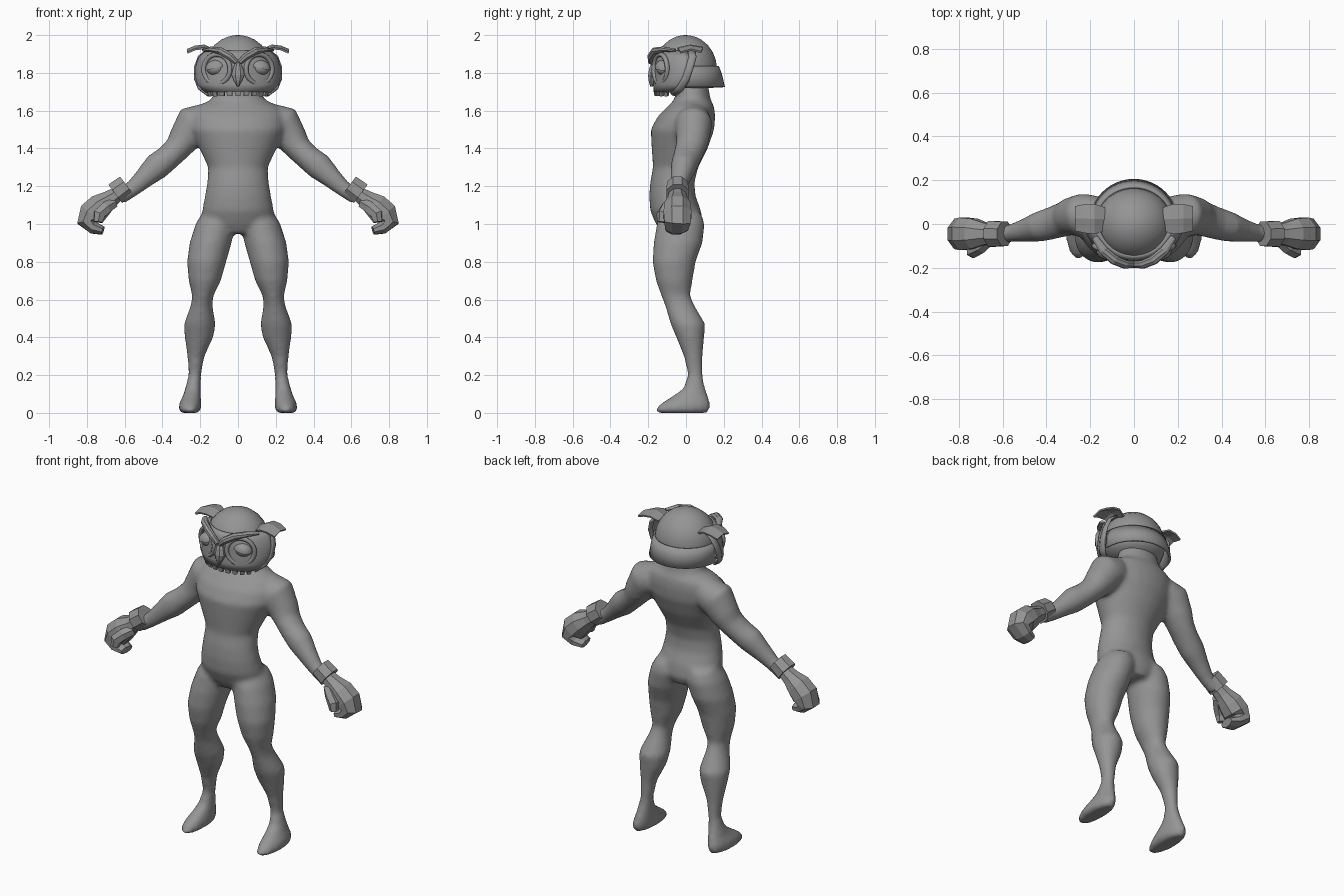
import bpy, bmesh, math
from mathutils import Vector

if "Cube" in bpy.data.objects:
    bpy.data.objects.remove(bpy.data.objects["Cube"])

grey = bpy.data.materials.new("plain_grey")
grey.diffuse_color = (0.3, 0.3, 0.3, 1)
grey.use_nodes = True
grey.node_tree.nodes["Principled BSDF"].inputs["Base Color"].default_value = grey.diffuse_color


def finish(name, bm, smooth=True):
    bmesh.ops.recalc_face_normals(bm, faces=bm.faces[:])
    me = bpy.data.meshes.new(name)
    bm.to_mesh(me)
    bm.free()
    me.materials.append(grey)
    for p in me.polygons:
        p.use_smooth = smooth
    ob = bpy.data.objects.new(name, me)
    bpy.context.collection.objects.link(ob)
    return ob


def loft(bm, secs, s=1, n=20, flat=False):
    """Closed tube through (x, y, z, radius_u, radius_v) sections; s mirrors x."""
    pts = [Vector(c[:3]) for c in secs]
    rings = []
    for i, c in enumerate(secs):
        if flat:
            u, v = Vector((1, 0, 0)), Vector((0, 1, 0))
        else:
            t = (pts[min(i + 1, len(pts) - 1)] - pts[max(i - 1, 0)]).normalized()
            u = t.cross(Vector((0, 1, 0))).normalized()
            v = u.cross(t)
        ring = []
        for k in range(n):
            a = math.tau * (k + 0.5) / n
            p = pts[i] + u * c[3] * math.cos(a) + v * c[4] * math.sin(a)
            ring.append(bm.verts.new((p.x * s, p.y, p.z)))
        rings.append(ring)
    for r, q in zip(rings, rings[1:]):
        for k in range(n):
            bm.faces.new((r[k], r[(k + 1) % n], q[(k + 1) % n], q[k]))
    bm.faces.new(rings[0])
    bm.faces.new(rings[-1])


def span(z, x0, x1, y0, y1):
    return ((x0 + x1) / 2, (y0 + y1) / 2, z, (x1 - x0) / 2, (y1 - y0) / 2)


def sheet(name, rows, thick, s=1, smooth=True):
    """Thin plate through rows of points."""
    bm = bmesh.new()
    g = [[bm.verts.new((p[0] * s, p[1], p[2])) for p in r] for r in rows]
    for r, q in zip(g, g[1:]):
        for k in range(len(r) - 1):
            bm.faces.new((r[k], r[k + 1], q[k + 1], q[k]))
    ob = finish(name, bm, smooth)
    m = ob.modifiers.new("thickness", "SOLIDIFY")
    m.thickness = thick
    m.offset = 0
    return ob


# Body: torso, legs and arms fused into one smooth skin
bm = bmesh.new()
torso = [(.95, .10, -.13, .07), (1.0, .185, -.16, .09), (1.07, .19, -.19, .08),
         (1.15, .175, -.195, .05), (1.22, .163, -.19, .045), (1.3, .158, -.175, .065),
         (1.4, .205, -.182, .115), (1.5, .25, -.187, .15), (1.57, .25, -.15, .155),
         (1.62, .22, -.1, .15), (1.66, .14, -.06, .13), (1.78, .10, -.05, .11)]
loft(bm, [span(z, -w, w, f, b) for z, w, f, b in torso], n=28, flat=True)
leg = [(1.06, .03, .19, -.12, .08), (1.0, .012, .225, -.155, .1), (.9, .033, .257, -.172, .088),
       (.8, .062, .27, -.178, .052), (.7, .09, .262, -.16, .035), (.62, .13, .243, -.132, .022),
       (.57, .135, .25, -.112, .045), (.47, .118, .287, -.082, .103), (.4, .13, .283, -.052, .097),
       (.3, .177, .268, -.012, .088), (.2, .195, .262, .01, .088), (.13, .197, .28, -.015, .102),
       (.09, .197, .292, -.07, .117), (.05, .194, .312, -.135, .13), (.015, .196, .315, -.168, .127),
       (0, .21, .30, -.15, .115)]
arm = [(.17, .04, 1.55, .09, .09), (.235, .04, 1.53, .105, .1), (.285, .035, 1.45, .085, .088),
       (.32, .022, 1.40, .07, .08), (.37, .005, 1.352, .068, .075), (.43, -.012, 1.305, .073, .07),
       (.50, -.03, 1.24, .055, .054), (.56, -.042, 1.185, .043, .042), (.63, -.045, 1.14, .042, .042)]
for s in (1, -1):
    loft(bm, [span(*c) for c in leg], s, flat=True)
    loft(bm, arm, s)
body = finish("body", bm)
m = body.modifiers.new("fuse", "REMESH")
m.mode = "VOXEL"
m.voxel_size = 0.014
m.use_smooth_shade = True
m = body.modifiers.new("soften", "SMOOTH")
m.factor = 0.5
m.iterations = 8

# Gloves: faceted cuff, curled mitt and thumb
cuff = [(.59, -.045, 1.205, .062, .06), (.65, -.045, 1.16, .066, .064)]
mitt = [(.63, -.045, 1.165, .04, .045), (.68, -.045, 1.13, .052, .055), (.73, -.045, 1.095, .072, .075),
        (.775, -.045, 1.05, .078, .08), (.80, -.045, 1.01, .055, .075), (.765, -.05, .98, .036, .066),
        (.715, -.055, .965, .024, .05)]
thumb = [(.66, -.07, 1.11, .03, .03), (.70, -.105, 1.085, .036, .032), (.735, -.125, 1.05, .036, .032),
         (.74, -.13, 1.01, .025, .024)]
for s, side in ((1, "left"), (-1, "right")):
    for name, secs, n in (("cuff", cuff, 8), ("mitt", mitt, 8), ("thumb", thumb, 6)):
        bm = bmesh.new()
        loft(bm, secs, s, n)
        finish(f"{side}_{name}", bm, False)

# Helmet dome
bm = bmesh.new()
dome = [span(1.72, -.15, .15, -.13, .145), span(1.77, -.17, .17, -.15, .16)]
dome += [(0, -.002, 1.82 + .18 * math.sin(t), .178 * math.cos(t), .167 * math.cos(t))
         for t in (math.radians(d) for d in (0, 15, 30, 45, 60, 72, 82, 89))]
loft(bm, dome, n=32, flat=True)
finish("helmet_dome", bm)


def arc(z, rx, yc, ry, a0, a1, n=24):
    return [(rx * math.sin(a), yc - ry * math.cos(a), z)
            for a in (math.radians(a0 + (a1 - a0) * k / n) for k in range(n + 1))]


# Flared guard around the back of the helmet
sheet("neck_guard", [arc(1.835, .178, 0, .168, 85, 275), arc(1.79, .187, .005, .18, 85, 275),
                     arc(1.725, .195, .01, .19, 85, 275)], .012)

# Curved face mask, wrapping the front
mask = [(1.915, .165, .02, .165), (1.88, .205, .035, .195), (1.83, .222, .03, .192),
        (1.78, .222, .01, .172), (1.74, .212, -.015, .15), (1.70, .175, -.045, .12)]
sheet("face_mask", [arc(z, rx, yc, ry, -85, 85) for z, rx, yc, ry in mask], .014)

# Jagged teeth along the lower edge of the mask
for i in range(-4, 5):
    a0, a1 = i * 15 - 5.5, i * 15 + 5.5
    sheet(f"tooth_{i + 5}", [arc(1.705, .175, -.045, .12, a0, a1, 1),
                             arc(1.678, .165, -.045, .115, a0 + 1, a1 - 1, 1)], .014, smooth=False)

# Paired face details
rim = [(.165, .03, 1.915), (.205, .035, 1.885), (.225, .02, 1.83), (.225, 0, 1.77),
       (.205, -.03, 1.72), (.16, -.065, 1.685)]
brow = [(.008, -.185, 1.855, .014, .016), (.04, -.185, 1.885, .02, .02), (.09, -.165, 1.915, .02, .022),
        (.14, -.12, 1.925, .015, .022), (.18, -.06, 1.92, .008, .015)]
tuft = [(.135, 1.925, -.03, .075), (.18, 1.945, -.045, .09), (.225, 1.94, -.04, .09), (.268, 1.922, -.03, .08)]
yaw = math.radians(27)
for s, side in ((1, "left"), (-1, "right")):
    bm = bmesh.new()
    loft(bm, [p + (.009, .022) for p in rim], s, 8)
    finish(f"{side}_mask_rim", bm)
    bm = bmesh.new()
    loft(bm, brow, s, 8)
    finish(f"{side}_brow", bm, False)
    # Ear tuft: bent plate with a drooping middle
    sheet(f"{side}_ear_tuft", [[(x, y0, z - .015), (x, (y0 + y1) / 2, z), (x, y1, z - .012)]
                               for x, z, y0, y1 in tuft], .01, s, False)
    bpy.ops.mesh.primitive_torus_add(location=(s * .112, -.135, 1.82), major_radius=.078, minor_radius=.013,
                                     major_segments=28, minor_segments=8,
                                     rotation=(math.pi / 2, 0, s * yaw))
    ring = bpy.context.object
    ring.name = f"{side}_eye_ring"
    ring.data.materials.append(grey)
    bpy.ops.object.shade_smooth()
    # Eyeball and the lid shell over its upper half
    for name, r, cut in (("eyeball", .045, False), ("eyelid", .053, True)):
        bm = bmesh.new()
        bmesh.ops.create_uvsphere(bm, u_segments=20, v_segments=12, radius=r)
        if cut:
            bmesh.ops.delete(bm, geom=[v for v in bm.verts if v.co.z < -.001], context="VERTS")
        ob = finish(f"{side}_{name}", bm)
        ob.location = (s * .115, -.118, 1.825)
        ob.rotation_euler = (0, s * math.radians(12), 0)
        ob.scale = (1.1, .9, .85)

# Hooked beak
bm = bmesh.new()
loft(bm, [(0, -.165, 1.855, .014, .018), (0, -.172, 1.825, .028, .024), (0, -.175, 1.79, .037, .028),
          (0, -.178, 1.76, .024, .022), (0, -.182, 1.728, .006, .008)], n=8, flat=True)
finish("beak", bm, False)
